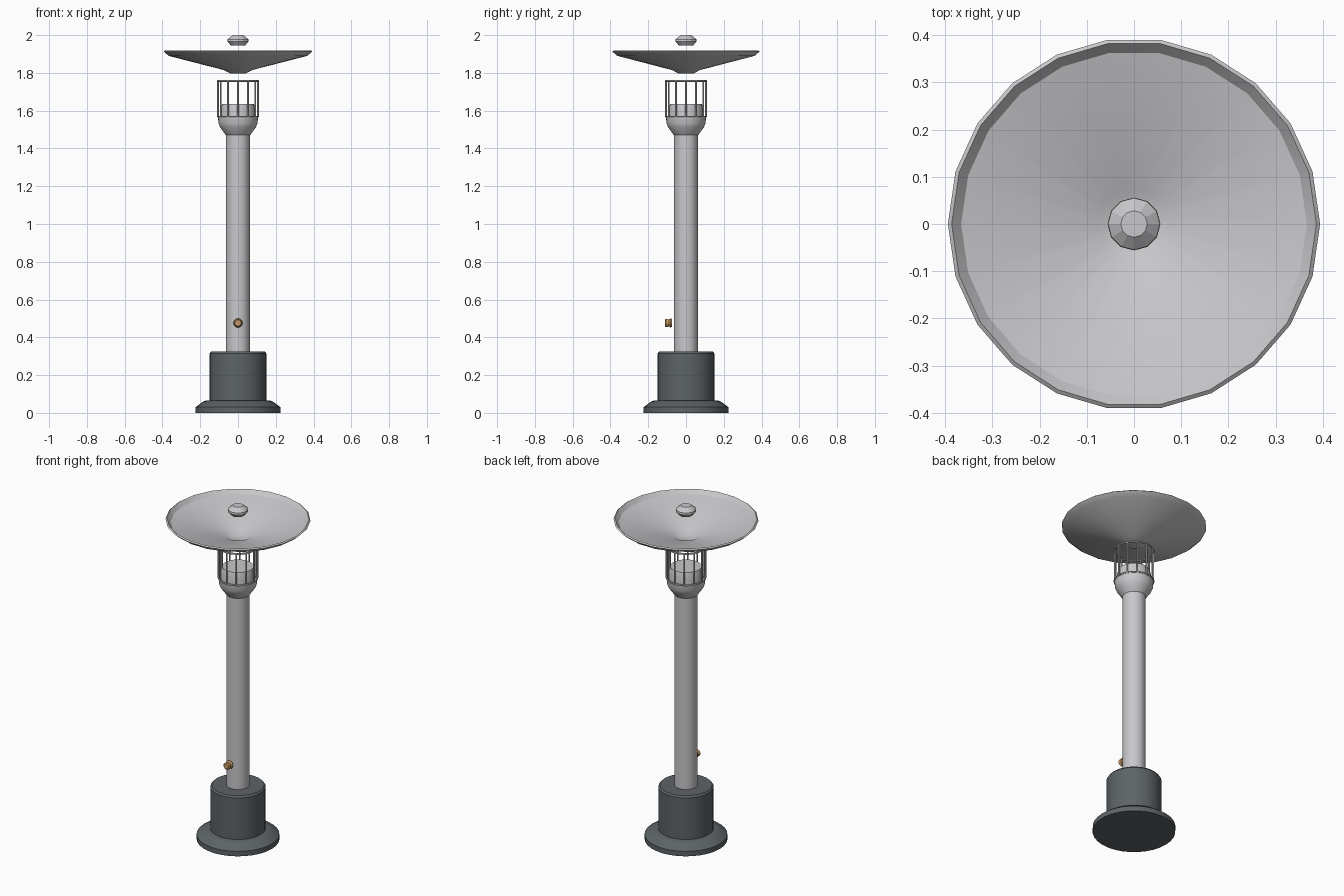
import bpy
import math
from mathutils import Vector

cube = bpy.data.objects.get("Cube")
if cube:
    bpy.data.objects.remove(cube, do_unlink=True)


def material(name, rgb):
    m = bpy.data.materials.new(name)
    m.use_nodes = True
    color = (*rgb, 1)
    m.diffuse_color = color
    m.node_tree.nodes["Principled BSDF"].inputs["Base Color"].default_value = color
    return m


steel = material("brushed steel", (0.58, 0.58, 0.6))
charcoal = material("charcoal paint", (0.11, 0.125, 0.135))
brass = material("brass", (0.6, 0.33, 0.14))


def shade(obj, smooth=True):
    bpy.ops.object.select_all(action="DESELECT")
    obj.select_set(True)
    bpy.context.view_layer.objects.active = obj
    if smooth:
        bpy.ops.object.shade_smooth_by_angle(angle=math.radians(30))


def lathe(name, profile, sides, mat, smooth=True):
    """Revolve (radius, z) points about z; radius zero closes with a pole."""
    verts, faces, rings = [], [], []
    for r, z in profile:
        count = sides if r > 0 else 1
        ring = []
        for i in range(count):
            a = math.tau * i / sides
            ring.append(len(verts))
            verts.append((r * math.cos(a), r * math.sin(a), z))
        rings.append(ring)
    for low, high in zip(rings, rings[1:]):
        for i in range(sides):
            j = (i + 1) % sides
            quad = [low[i % len(low)], low[j % len(low)],
                    high[j % len(high)], high[i % len(high)]]
            faces.append(list(dict.fromkeys(quad)))
    mesh = bpy.data.meshes.new(name)
    mesh.from_pydata(verts, [], faces)
    mesh.materials.append(mat)
    obj = bpy.data.objects.new(name, mesh)
    bpy.context.collection.objects.link(obj)
    shade(obj, smooth)
    return obj


def ring(name, radius, z, thickness):
    bpy.ops.mesh.primitive_torus_add(major_radius=radius, minor_radius=thickness,
                                     major_segments=32, minor_segments=6,
                                     location=(0, 0, z))
    obj = bpy.context.object
    obj.name = name
    obj.data.materials.append(steel)
    shade(obj)


# Weighted foot and gas housing
lathe("base_foot", [(0, 0), (0.225, 0), (0.225, 0.03), (0.185, 0.06),
                    (0.165, 0.066), (0.14, 0.066), (0, 0.066)], 32, charcoal)
lathe("base_housing", [(0, 0.05), (0.15, 0.05), (0.15, 0.315),
                       (0.142, 0.325), (0, 0.325)], 32, charcoal)

# Pole and flared head
lathe("pole", [(0, 0.31), (0.063, 0.31), (0.063, 1.49), (0, 1.49)], 32, steel)
lathe("burner_cup", [(0, 1.47), (0.063, 1.47), (0.07, 1.478), (0.095, 1.513),
                     (0.103, 1.532), (0.106, 1.565), (0, 1.565)], 32, steel)
lathe("burner", [(0, 1.56), (0.095, 1.56), (0.093, 1.605), (0.085, 1.635),
                 (0, 1.635)], 24, steel)

# Wire cage around the burner
CAGE_R, CAGE_LOW, CAGE_HIGH = 0.106, 1.568, 1.757
ring("cage_lower_ring", CAGE_R, CAGE_LOW, 0.005)
ring("cage_upper_ring", CAGE_R, CAGE_HIGH, 0.005)
for i in range(12):
    a = math.tau * i / 12
    bpy.ops.mesh.primitive_cylinder_add(
        vertices=8, radius=0.0045, depth=CAGE_HIGH - CAGE_LOW,
        location=(CAGE_R * math.cos(a), CAGE_R * math.sin(a),
                  (CAGE_LOW + CAGE_HIGH) / 2))
    bar = bpy.context.object
    bar.name = f"cage_bar_{i + 1}"
    bar.data.materials.append(steel)
    shade(bar)

# Reflector dish with a rolled lip
lathe("reflector_dish", [(0, 1.797), (0.04, 1.797), (0.075, 1.815), (0.367, 1.89),
                         (0.394, 1.913), (0.386, 1.919), (0.366, 1.897),
                         (0.075, 1.822), (0.04, 1.804), (0, 1.804)], 22, steel)

# Faceted finial
lathe("finial", [(0, 1.945), (0.038, 1.945), (0.056, 1.966), (0.055, 1.978),
                 (0.028, 2.0), (0, 2.0)], 12, steel, smooth=False)

# Brass control knob facing the front
knob = lathe("control_knob", [(0, 0), (0.021, 0), (0.024, 0.006), (0.021, 0.012),
                              (0.018, 0.016), (0.021, 0.022), (0.021, 0.032),
                              (0.016, 0.036), (0, 0.036)], 16, brass)
knob.rotation_euler = (math.pi / 2, 0, 0)
knob.location = Vector((0, -0.075, 0.476))
